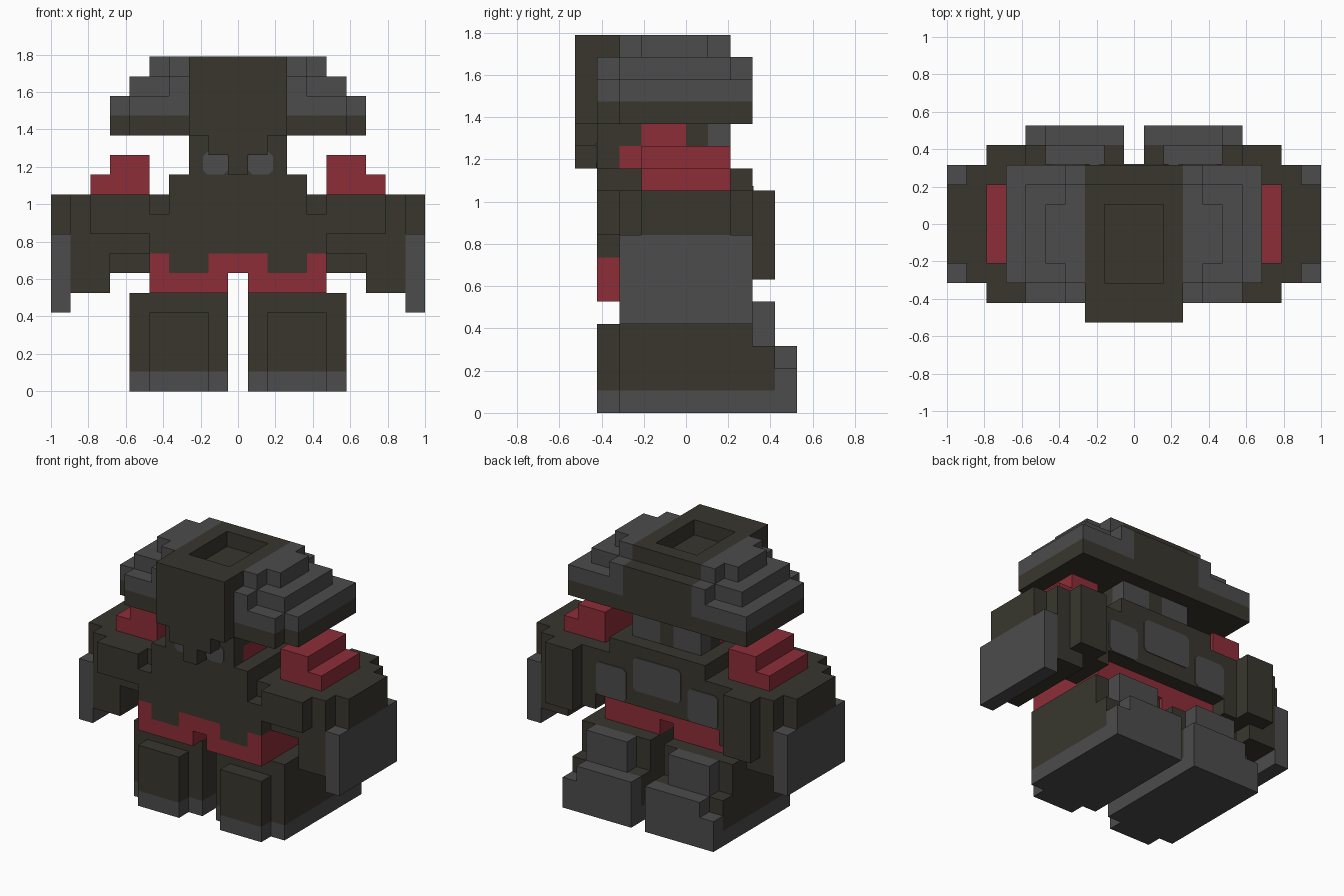
import bpy, bmesh
from mathutils import Vector

if "Cube" in bpy.data.objects:
    bpy.data.objects.remove(bpy.data.objects["Cube"])

U = 2 / 19          # size of one block
COLOURS = {
    "dark_olive": (0.040, 0.037, 0.027, 1),
    "slate_grey": (0.072, 0.072, 0.073, 1),
    "deep_red": (0.270, 0.027, 0.039, 1),
}
NAMES = list(COLOURS)
DARK, GREY, RED = range(3)
for name, colour in COLOURS.items():
    bpy.data.materials.new(name).diffuse_color = colour

cells = {}          # block position -> (part, colour)


def box(part, colour, x0, x1, y0, y1, z0, z1, mirror=True):
    """Fill a box of blocks, in block units; later boxes repaint earlier ones."""
    for i in range(round(x0 + 0.5), round(x1 + 0.5)):
        for j in range(y0, y1):
            for k in range(z0, z1):
                for s in ((1, -1) if mirror else (1,)):
                    if part is None:
                        cells.pop((s * i, j, k), None)
                    else:
                        p = part
                        if p.startswith("side_"):
                            p = ("right_" if s > 0 else "left_") + p[5:]
                        cells[(s * i, j, k)] = (p, colour)


# Legs: shin, knee pad, boot sole and heel
box("side_leg", DARK, 0.5, 5.5, -3, 3, 0, 5)
box("side_leg", DARK, 0.5, 5.5, 3, 4, 0, 3)
box("side_leg", DARK, 1.5, 4.5, -4, -3, 0, 4)
box("side_boot", GREY, 0.5, 5.5, -3, 4, 0, 1)
box("side_boot", GREY, 1.5, 4.5, -4, -3, 0, 1)
box("side_boot", GREY, 0.5, 4.5, 4, 5, 0, 3)
box("side_boot", GREY, 4.5, 5.5, 4, 5, 0, 2)
box("side_boot", GREY, 1.5, 4.5, 3, 4, 3, 5)

# Belt with the chest armour notched into it
box("belt", RED, 0.5, 4.5, -4, 2, 5, 6)
box("belt", RED, -4.5, 4.5, -4, 2, 6, 7, False)
box("torso", DARK, 1.5, 3.5, -4, -3, 6, 7)

# Torso
box("torso", DARK, -4.5, 4.5, -4, 3, 7, 9, False)
box("torso", DARK, -3.5, 3.5, -4, 3, 9, 11, False)

# Arms: shoulder, front and back plates, forearm, hand guard
box("side_arm", DARK, 3.5, 8.5, -3, 3, 9, 10)
box("side_arm", DARK, 4.5, 8.5, -3, 3, 8, 9)
box("side_arm", DARK, 4.5, 7.5, -4, -3, 8, 10)
box("side_arm", DARK, 5.5, 7.5, 3, 4, 6, 10)
box("side_arm", DARK, 8.5, 9.5, -2, 2, 8, 10)
box("side_arm", DARK, 6.5, 8.5, -3, 3, 5, 8)
box("side_arm", DARK, 4.5, 6.5, -3, 3, 7, 8)
box("side_arm", DARK, 4.5, 6.5, 0, 3, 6, 7)
box("side_hand", GREY, 8.5, 9.5, -3, 3, 4, 8)

# Stepped shoulder pads
box("side_shoulder_pad", RED, 4.5, 7.5, -2, 2, 10, 11)
box("side_shoulder_pad", RED, 4.5, 6.5, -2, 2, 11, 12)

# Lower head with red cheeks and grey nape
box("head", DARK, -2.5, 2.5, -4, 2, 11, 13, False)
box("head", RED, 1.5, 2.5, -3, 0, 11, 12)
box("head", RED, 1.5, 2.5, -2, 0, 12, 13)
box("head", GREY, 0.5, 2.5, 1, 2, 11, 13)

# Helmet: dark brim, grey stepped dome
for colour, z0, z1 in ((DARK, 13, 14), (GREY, 14, 15)):
    box("helmet", colour, -6.5, 6.5, -3, 3, z0, z1, False)
    box("helmet", colour, -5.5, 5.5, -4, 3, z0, z1, False)
box("helmet", GREY, -5.5, 5.5, -3, 2, 15, 16, False)
box("helmet", GREY, -3.5, 3.5, -4, 3, 15, 16, False)
box("helmet", GREY, -4.5, 4.5, -2, 1, 16, 17, False)
box("helmet", GREY, -3.5, 3.5, -3, 2, 16, 17, False)

# Dark central crest with pointed face guard and a recess on top
box("crest", DARK, -2.5, 2.5, -5, 3, 13, 16, False)
box("crest", DARK, -2.5, 2.5, -5, 2, 16, 17, False)
box("crest", DARK, -1.5, 1.5, -5, -4, 12, 13, False)
box("crest", DARK, -0.5, 0.5, -5, -4, 11, 12, False)
box(None, 0, -1.5, 1.5, -3, 1, 16, 17, False)


def make_object(name, bm):
    mesh = bpy.data.meshes.new(name)
    bm.to_mesh(mesh)
    bm.free()
    for n in NAMES:
        mesh.materials.append(bpy.data.materials[n])
    obj = bpy.data.objects.new(name, mesh)
    bpy.context.collection.objects.link(obj)


# Build one mesh per part from the exposed block faces
for part in sorted({p for p, c in cells.values()}):
    bm = bmesh.new()
    verts = {}
    for cell, (p, colour) in cells.items():
        if p != part:
            continue
        for axis in range(3):
            for side in (1, -1):
                near = list(cell)
                near[axis] += side
                if tuple(near) in cells:
                    continue
                corners = []
                for a, b in ((0, 0), (1, 0), (1, 1), (0, 1))[::side]:
                    c = list(cell)
                    c[axis] += side > 0
                    c[(axis + 1) % 3] += a
                    c[(axis + 2) % 3] += b
                    c = tuple(c)
                    if c not in verts:
                        verts[c] = bm.verts.new(((c[0] - 0.5) * U, c[1] * U, c[2] * U))
                    corners.append(verts[c])
                bm.faces.new(corners).material_index = colour
    make_object(part, bm)


def plate(name, colour, x0, x1, z0, z1, y, out, cut=0.22):
    """Thin plate with clipped corners lying on a front or back surface."""
    pts = [(x0 + cut, z0), (x1 - cut, z0), (x1, z0 + cut), (x1, z1 - cut),
           (x1 - cut, z1), (x0 + cut, z1), (x0, z1 - cut), (x0, z0 + cut)]
    bm = bmesh.new()
    face = bm.faces.new([bm.verts.new((x * U, y * U, z * U)) for x, z in pts])
    ext = bmesh.ops.extrude_face_region(bm, geom=[face])["geom"]
    moved = [v for v in ext if isinstance(v, bmesh.types.BMVert)]
    bmesh.ops.translate(bm, verts=moved, vec=Vector((0, out * 0.005, 0)))
    bmesh.ops.recalc_face_normals(bm, faces=bm.faces)
    for f in bm.faces:
        f.material_index = colour
    make_object(name, bm)


# Eyes and back panels
plate("right_eye", GREY, 0.5, 1.78, 11.02, 12.15, -4, -1)
plate("left_eye", GREY, -1.78, -0.5, 11.02, 12.15, -4, -1)
plate("back_panel", GREY, -1.75, 1.75, 8.0, 10.2, 3, 1)
plate("right_back_panel", GREY, 2.25, 4.45, 7.05, 9.2, 3, 1)
plate("left_back_panel", GREY, -4.45, -2.25, 7.05, 9.2, 3, 1)

for m in bpy.data.materials:
    if m.users and not m.is_grease_pencil:
        m.use_nodes = True
        m.node_tree.nodes["Principled BSDF"].inputs["Base Color"].default_value = m.diffuse_color
